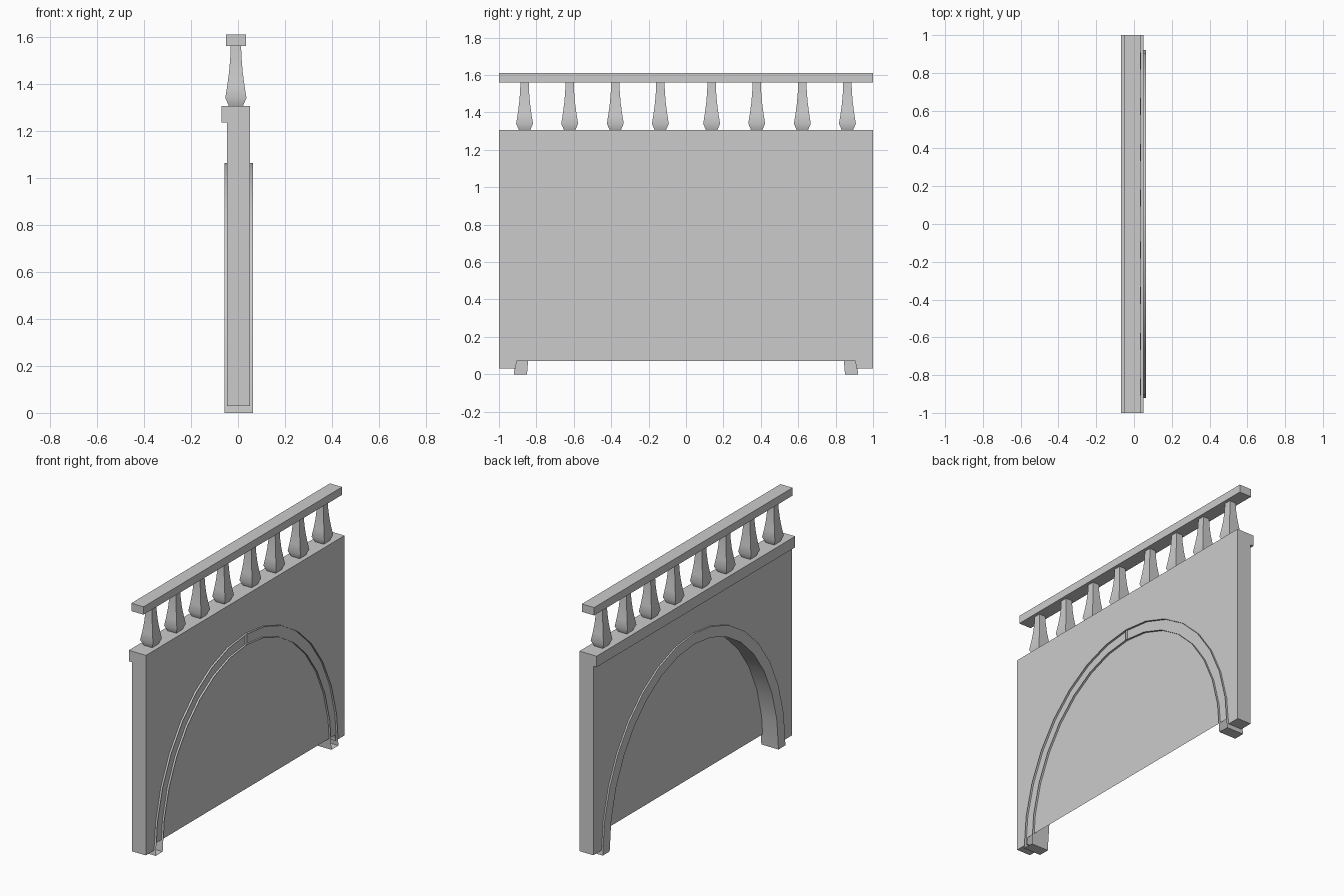
import bpy, bmesh, math

cube = bpy.data.objects.get("Cube")
if cube:
    bpy.data.objects.remove(cube, do_unlink=True)

stone = bpy.data.materials.new("pale_grey_stone")
stone.use_nodes = True
GREY = (0.6, 0.6, 0.6, 1)
stone.diffuse_color = GREY
stone.node_tree.nodes["Principled BSDF"].inputs["Base Color"].default_value = GREY


def finish(bm, name, smooth=None, fix=True):
    if fix:
        bmesh.ops.recalc_face_normals(bm, faces=bm.faces)
    mesh = bpy.data.meshes.new(name)
    bm.to_mesh(mesh)
    bm.free()
    obj = bpy.data.objects.new(name, mesh)
    bpy.context.collection.objects.link(obj)
    mesh.materials.append(stone)
    if smooth:
        bpy.ops.object.select_all(action='DESELECT')
        obj.select_set(True)
        bpy.context.view_layer.objects.active = obj
        bpy.ops.object.shade_smooth_by_angle(angle=math.radians(smooth))
    return obj


def box(name, x0, x1, y0, y1, z0, z1):
    bm = bmesh.new()
    bmesh.ops.create_cube(bm, size=1)
    for v in bm.verts:
        v.co = ((x0 + x1) / 2 + v.co.x * (x1 - x0),
                (y0 + y1) / 2 + v.co.y * (y1 - y0),
                (z0 + z1) / 2 + v.co.z * (z1 - z0))
    return finish(bm, name)


def arch(half_width, height, base, steps=16):
    """Half-ellipse from -y to +y, with its feet at the base height."""
    pts = []
    for i in range(steps + 1):
        a = math.pi * i / steps
        pts.append((-half_width * math.cos(a), max(base, height * math.sin(a))))
    return pts


# Wall with the arch opening, closed off by a thin panel at +x
FRONT, BACK = -0.047, 0.05
bm = bmesh.new()
outline = [(1, 0.03), (1, 1.3), (-1, 1.3), (-1, 0.03)] + arch(0.91, 1.04, 0.03)
face = bm.faces.new([bm.verts.new((FRONT, y, z)) for y, z in outline])
ext = bmesh.ops.extrude_face_region(bm, geom=[face], use_keep_orig=True)
for v in ext["geom"]:
    if isinstance(v, bmesh.types.BMVert):
        v.co.x = BACK
finish(bm, "arched_wall", 30)

bm = bmesh.new()
bm.faces.new([bm.verts.new((0.051, y, z))
              for y, z in ((-1, 0.07), (1, 0.07), (1, 1.305), (-1, 1.305))])
finish(bm, "back_panel", fix=False)

# Ledge under the balusters
box("top_ledge", -0.07, 0.051, -1, 1, 1.235, 1.305)

# Hollow arch trim, open towards +x, with a web at the crown
bm = bmesh.new()
STEPS = 16
loops = []
for w, h in ((0.92, 1.063), (0.85, 0.995)):
    for x in (-0.057, 0.064):
        loops.append([bm.verts.new((x, y, z)) for y, z in arch(w, h, 0, STEPS)])
out_f, out_b, in_f, in_b = loops
for i in range(STEPS):
    for a, b in ((out_f, out_b), (in_b, in_f), (in_f, out_f)):
        bm.faces.new((a[i], a[i + 1], b[i + 1], b[i]))
for i in (0, STEPS):
    bm.faces.new((out_f[i], out_b[i], in_b[i], in_f[i]))
finish(bm, "arch_trim", 30)

bm = bmesh.new()
bm.faces.new([bm.verts.new((x, 0, z)) for x, z in
              ((0.045, 0.995), (0.064, 0.995), (0.064, 1.063), (0.045, 1.063))])
finish(bm, "arch_crown_web")

# Square balusters, mirrored about the middle
PROFILE = [(1.305, 0.03), (1.34, 0.045), (1.39, 0.037), (1.45, 0.029),
           (1.51, 0.024), (1.565, 0.022)]
RAIL_X = -0.009


def baluster(name, y):
    bm = bmesh.new()
    rings = [[bm.verts.new((RAIL_X + sx * r, y + sy * r, z))
              for sx, sy in ((-1, -1), (1, -1), (1, 1), (-1, 1))]
             for z, r in PROFILE]
    for low, high in zip(rings, rings[1:]):
        for i in range(4):
            j = (i + 1) % 4
            bm.faces.new((low[i], low[j], high[j], high[i]))
    bm.faces.new(rings[0])
    bm.faces.new(rings[-1])
    finish(bm, name, 40)


for n, y in enumerate((0.137, 0.378, 0.622, 0.863), 1):
    baluster(f"left_row_baluster_{n}", y)
    baluster(f"right_row_baluster_{n}", -y)

# Handrail
box("handrail", -0.052, 0.034, -1, 1, 1.56, 1.61)
